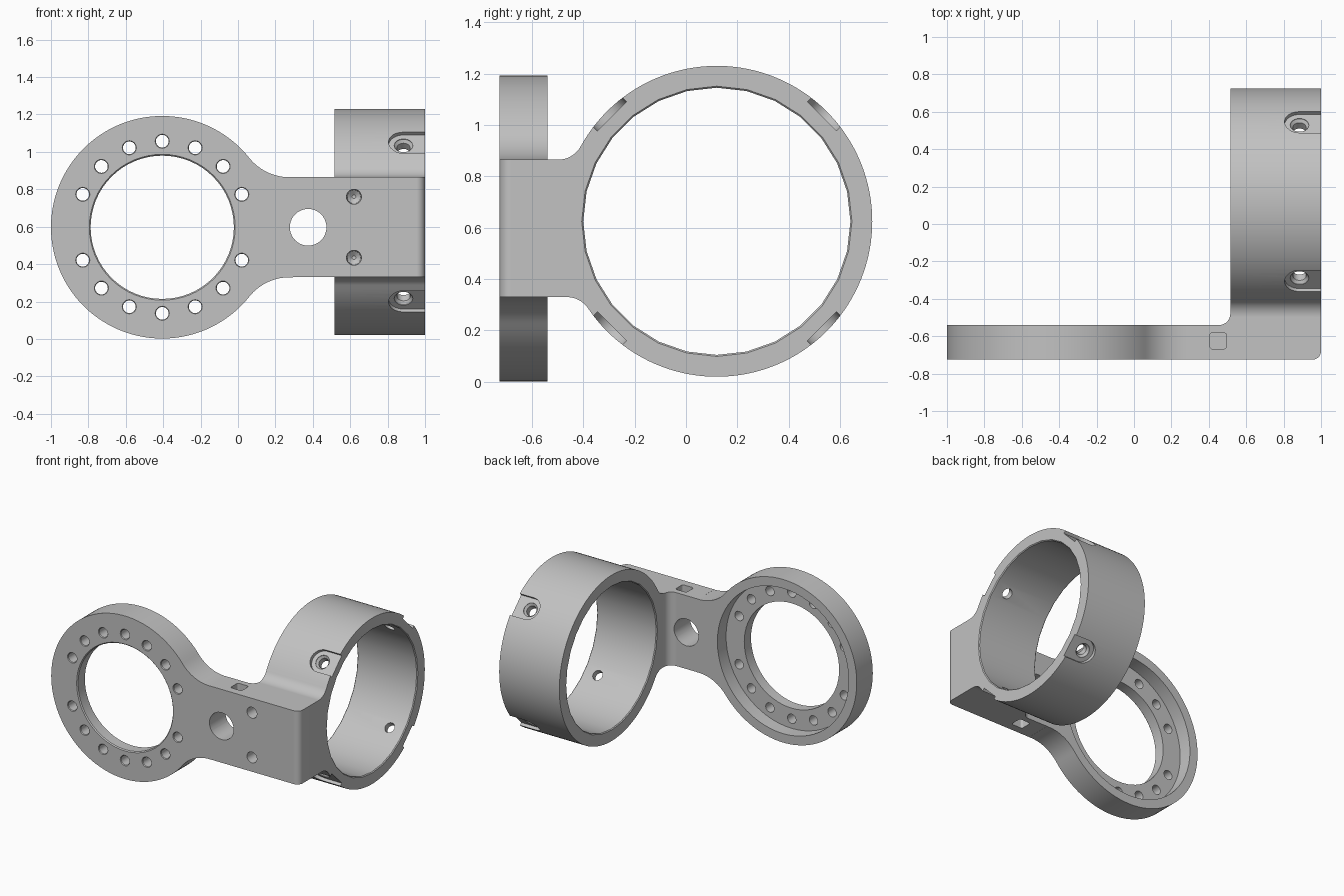
import bpy, bmesh
from math import sin, cos, pi, atan2, sqrt, radians

if "Cube" in bpy.data.objects:
    bpy.data.objects.remove(bpy.data.objects["Cube"], do_unlink=True)

grey = bpy.data.materials.new("plain grey")
grey.use_nodes = True
grey.diffuse_color = (0.54, 0.54, 0.54, 1)
grey.node_tree.nodes["Principled BSDF"].inputs["Base Color"].default_value = grey.diffuse_color

FRONT, BACK = -0.725, -0.54      # plate faces
LOW, HIGH = 0.33, 0.865          # arm edges
PLATE_X, PLATE_Z = -0.405, 0.597   # flat ring centre
COLLAR_Y, COLLAR_Z = 0.12, 0.625  # collar centre
INNER_X = 0.515                  # collar's inner end


def make(name, bm):
    bmesh.ops.recalc_face_normals(bm, faces=bm.faces)
    mesh = bpy.data.meshes.new(name)
    bm.to_mesh(mesh)
    bm.free()
    mesh.materials.append(grey)
    obj = bpy.data.objects.new(name, mesh)
    bpy.context.collection.objects.link(obj)
    return obj


def loft(name, loops, place):
    """Skin matching loops of (u, v, w) points and cap both ends."""
    bm = bmesh.new()
    rows = [[bm.verts.new(place(*p)) for p in loop] for loop in loops]
    n = len(rows[0])
    for a, b in zip(rows, rows[1:]):
        for i in range(n):
            j = (i + 1) % n
            bm.faces.new((a[i], a[j], b[j], b[i]))
    bm.faces.new(rows[0])
    bm.faces.new(rows[-1])
    return make(name, bm)


def extrude(name, profile, lo, hi, place):
    return loft(name, [[(u, v, w) for u, v in profile] for w in (lo, hi)], place)


def lathe(name, steps, segs, place):
    """Turn (position, radius) steps about the w axis."""
    ring = [2 * pi * i / segs for i in range(segs)]
    return loft(name, [[(r * sin(a), r * cos(a), w) for a in ring] for w, r in steps], place)


def arc(cu, cv, r, a0, a1, n):
    return [(cu + r * cos(a0 + (a1 - a0) * i / n), cv + r * sin(a0 + (a1 - a0) * i / n))
            for i in range(n + 1)]


def ring_with_neck(R, up, down, r, end):
    """Disc outline blending by fillets into a straight neck along +u."""
    def fillet(h):
        return sqrt((R + r) ** 2 - (h + r) ** 2), atan2(h + r, sqrt((R + r) ** 2 - (h + r) ** 2))
    cu, tu = fillet(up)
    cd, td = fillet(down)
    return ([(end, up)] + arc(cu, up + r, r, 1.5 * pi, tu + pi, 14)
            + arc(0, 0, R, tu, 2 * pi - td, 110)[1:-1]
            + arc(cd, -down - r, r, pi - td, pi / 2, 14) + [(end, -down)])


def boolean(body, other, operation):
    mod = body.modifiers.new(operation, "BOOLEAN")
    mod.operation, mod.solver, mod.object = operation, "EXACT", other
    bpy.context.view_layer.objects.active = body
    bpy.ops.object.modifier_apply(modifier=mod.name)
    bpy.data.objects.remove(other, do_unlink=True)


def along_y(x, z):
    return lambda u, v, w: (x + u, w, z + v)


# Flat ring with its neck
half = (HIGH - LOW) / 2
body = extrude("ring_bracket", ring_with_neck(0.595, half, half, 0.276, 0.70),
               FRONT, BACK, along_y(PLATE_X, PLATE_Z))

# Arm and corner block, rounded outside and filleted inside
arm = ([(0.28, FRONT)] + arc(0.955, FRONT + 0.045, 0.045, -pi / 2, 0, 8)
       + [(1, -0.47), (INNER_X, -0.47)] + arc(0.455, BACK + 0.06, 0.06, 0, -pi / 2, 8)
       + [(0.28, BACK)])
boolean(body, extrude("arm", arm, LOW, HIGH, lambda u, v, w: (u, v, w)), "UNION")

# Collar whose axis runs along x
collar = ring_with_neck(0.605, HIGH - COLLAR_Z, COLLAR_Z - LOW, 0.1, 0.64)
boolean(body, extrude("collar", collar, INNER_X, 1,
                      lambda u, v, w: (w, COLLAR_Y - u, COLLAR_Z + v)), "UNION")

cutters = []

# Collar bore with chamfered mouths
cutters.append(lathe("collar_bore", [(0.4, 0.526), (INNER_X, 0.526), (INNER_X + 0.006, 0.52),
                                     (0.994, 0.52), (1, 0.526), (1.1, 0.526)], 28,
                     lambda u, v, w: (w, COLLAR_Y + u, COLLAR_Z + v)))

# Flat ring bore, chamfered in front and recessed behind
cutters.append(lathe("ring_bore", [(FRONT - 0.1, 0.39), (FRONT, 0.39), (FRONT + 0.007, 0.383),
                                   (BACK - 0.1, 0.383), (BACK - 0.1, 0.53), (BACK + 0.1, 0.53)],
                     64, along_y(PLATE_X, PLATE_Z)))

# Bolt circle, leaving out the two places on the arm's centre line
for i in range(16):
    if i % 8 != 4:
        a = 2 * pi * i / 16
        cutters.append(lathe("bolt_hole", [(FRONT - 0.1, 0.038), (FRONT, 0.038),
                                           (FRONT + 0.005, 0.034), (BACK, 0.034)], 24,
                             along_y(PLATE_X + 0.46 * sin(a), PLATE_Z + 0.46 * cos(a))))

# Cable hole through the arm
cutters.append(lathe("arm_hole", [(FRONT - 0.1, 0.098), (BACK + 0.1, 0.098)], 40,
                     along_y(0.375, PLATE_Z)))

# Blind screw holes and square nut pockets, above and below the centre line
for side in (-1, 1):
    cutters.append(lathe("screw_hole", [(FRONT - 0.1, 0.04), (FRONT, 0.04), (FRONT + 0.13, 0.036),
                                        (FRONT + 0.15, 0.01)], 24,
                         along_y(0.62, PLATE_Z + side * 0.163)))
    square = []
    for k, (su, sv) in enumerate([(1, 1), (-1, 1), (-1, -1), (1, -1)]):
        square += arc(0.45 + su * 0.03, -0.625 + sv * 0.028, 0.015,
                      k * pi / 2, (k + 1) * pi / 2, 4)
    cutters.append(extrude("nut_pocket", square, PLATE_Z + side * (half - 0.12),
                           PLATE_Z + side * (half + 0.1), lambda u, v, w: (u, v, w)))

# Four diagonal collar slots, open at the outer end, each with a countersunk hole
slot = [(1.1, -0.08)] + arc(0.885, 0, 0.08, 1.5 * pi, pi / 2, 16) + [(1.1, 0.08)]
for i in range(4):
    a = pi / 4 + i * pi / 2

    def radial(u, v, w, a=a):
        return (u, COLLAR_Y + w * cos(a) - v * sin(a), COLLAR_Z + w * sin(a) + v * cos(a))

    cutters.append(extrude("slot", slot, 0.578, 0.7, radial))
    cutters.append(lathe("slot_hole", [(0.45, 0.036), (0.56, 0.036), (0.575, 0.05), (0.62, 0.05)],
                         24, lambda u, v, w, f=radial: f(0.885 + u, v, w)))

for cutter in cutters:
    boolean(body, cutter, "DIFFERENCE")

# Smooth the round walls, keep the edges crisp
bpy.ops.object.select_all(action="DESELECT")
body.select_set(True)
bpy.context.view_layer.objects.active = body
bpy.ops.object.shade_smooth_by_angle(angle=radians(25))
weighted = body.modifiers.new("Weighted Normal", "WEIGHTED_NORMAL")
weighted.keep_sharp = True
